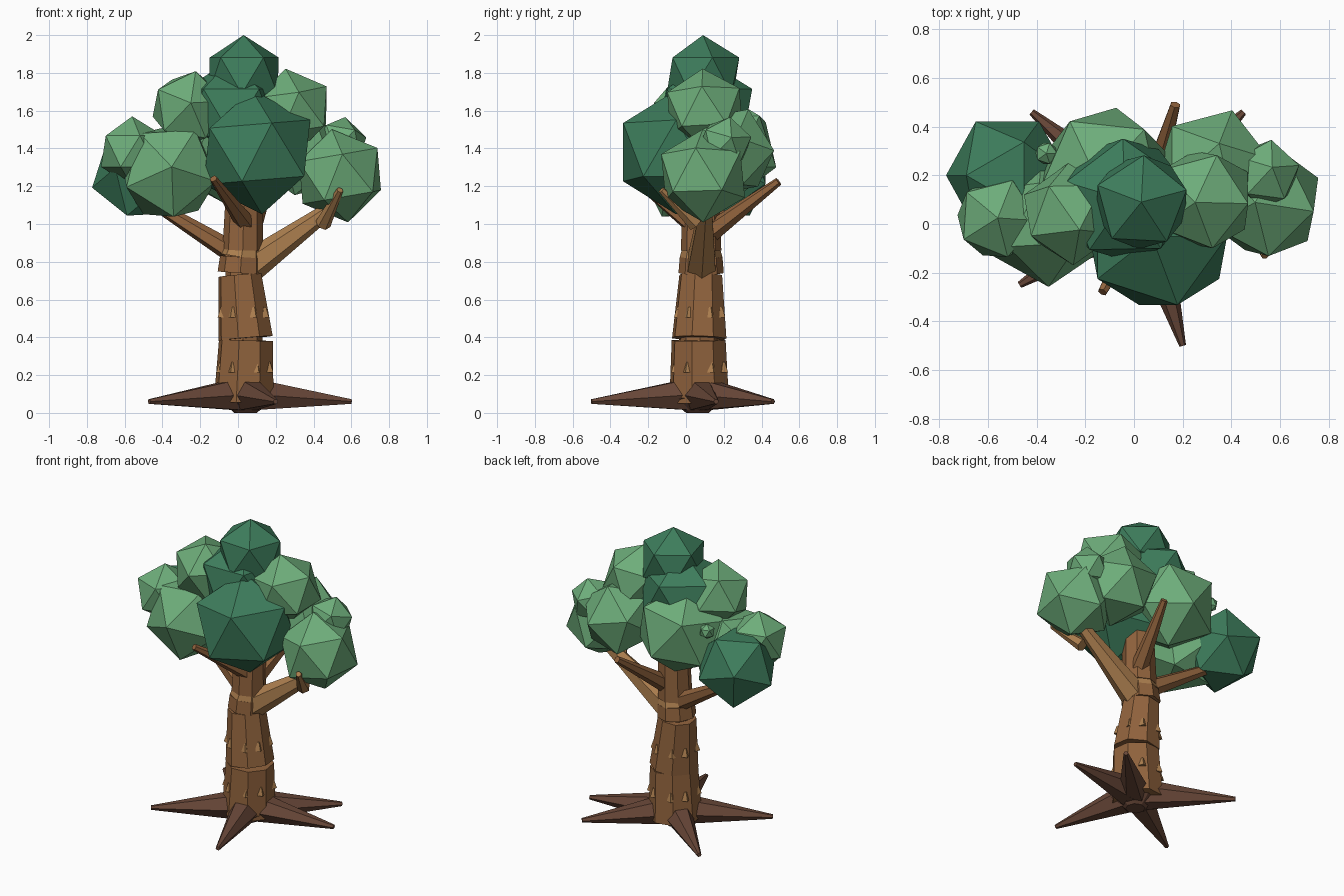
import bpy
import bmesh
import math
from mathutils import Matrix, Vector

cube = bpy.data.objects.get("Cube")
if cube:
    bpy.data.objects.remove(cube, do_unlink=True)


def material(name, srgb):
    colour = [c / 12.92 if c <= 0.04 else ((c + 0.055) / 1.055) ** 2.4 for c in srgb] + [1]
    mat = bpy.data.materials.new(name)
    mat.use_nodes = True
    mat.diffuse_color = colour
    mat.node_tree.nodes["Principled BSDF"].inputs["Base Color"].default_value = colour
    return mat


LIGHT = material("light leaf green", (0.43, 0.68, 0.48))
DARK = material("dark leaf green", (0.24, 0.49, 0.36))
BARK = material("bark brown", (0.57, 0.39, 0.24))
ROOT = material("root brown", (0.41, 0.28, 0.22))
TAN = material("pale wood", (0.68, 0.5, 0.31))


def finish(name, bm, mat):
    mesh = bpy.data.meshes.new(name)
    bm.to_mesh(mesh)
    bm.free()
    mesh.materials.append(mat)
    obj = bpy.data.objects.new(name, mesh)
    bpy.context.collection.objects.link(obj)


def limb(name, start, end, r1, r2, mat, sides=6, spin=0):
    """Tapered prism between two points."""
    a, b = Vector(start), Vector(end)
    turn = (b - a).to_track_quat('Z', 'Y').to_matrix().to_4x4()
    turn = turn @ Matrix.Rotation(math.radians(spin), 4, 'Z')
    bm = bmesh.new()
    bmesh.ops.create_cone(bm, cap_ends=True, segments=sides, radius1=r1, radius2=r2,
                          depth=(b - a).length, matrix=Matrix.Translation((a + b) / 2) @ turn)
    finish(name, bm, mat)


def leaf_clump(name, centre, radius, mat, corner, neighbour):
    """Icosahedron with one corner, then the next one, turned towards given directions."""
    z = Vector(corner).normalized()
    y = z.cross(Vector(neighbour)).normalized()
    turn = Matrix((y.cross(z), y, z)).transposed().to_4x4()
    bm = bmesh.new()
    bmesh.ops.create_icosphere(bm, subdivisions=1, radius=radius,
                               matrix=Matrix.Translation(centre) @ turn)
    finish(name, bm, mat)


# Trunk: stacked, slightly leaning blocks around a hidden core
limb("trunk_core", (0.03, 0.07, 0.06), (0.02, 0.08, 0.9), 0.12, 0.08, BARK, 8)
limb("trunk_base", (0.03, 0.07, 0.055), (0.042, 0.067, 0.385), 0.163, 0.147, BARK, 8)
limb("trunk_middle", (0.04, 0.07, 0.395), (0.01, 0.078, 0.73), 0.149, 0.117, BARK, 8)
limb("trunk_upper", (0.012, 0.08, 0.74), (0.018, 0.08, 0.825), 0.12, 0.113, BARK, 8)
limb("trunk_collar", (0.018, 0.08, 0.825), (0.025, 0.08, 0.87), 0.113, 0.1, TAN, 8)
limb("trunk_top", (0.025, 0.08, 0.86), (0.035, 0.08, 1.25), 0.107, 0.095, BARK, 8)

# Bark chips in two rings
for ring, (x0, reach, z) in enumerate([(0.036, 0.142, 0.24), (0.028, 0.126, 0.53)]):
    for k in range(8):
        angle = math.radians(45 * k + 22.5 + 4 * (-1) ** k)
        x, y = x0 + reach * math.cos(angle), 0.072 + reach * math.sin(angle)
        limb(f"bark_chip_{ring}_{k}", (x, y, z - 0.025), (x, y, z + 0.03),
             0.026, 0.008, TAN, 4, math.degrees(angle))

# Roots around a hub under the trunk
limb("root_hub", (0.04, 0.06, 0.0), (0.04, 0.06, 0.08), 0.06, 0.15, ROOT, 8)
for k, (x, y) in enumerate([(0.2, -0.5), (0.6, 0.16), (0.45, 0.46), (-0.42, 0.46), (-0.47, -0.25)]):
    limb(f"root_{k}", (0.04, 0.06, 0.1), (x, y, 0.06), 0.102, 0.014, ROOT, 6, 30)

# Branches
limb("left_branch", (0.05, 0.08, 0.765), (0.6, 0.11, 1.16), 0.088, 0.027, TAN)
limb("left_twig", (0.45, 0.05, 1.0), (0.54, -0.13, 1.18), 0.042, 0.018, TAN)
limb("right_branch", (0.02, 0.09, 0.82), (-0.5, 0.21, 1.14), 0.062, 0.025, BARK)
limb("back_branch", (0.05, 0.08, 0.92), (0.17, 0.49, 1.225), 0.06, 0.022, BARK)
limb("front_branch", (0.05, 0.05, 0.99), (-0.13, -0.28, 1.24), 0.055, 0.02, BARK)

# Foliage: name, centre, radius, colour, corner direction, neighbouring corner direction
clumps = [
    ("crown_top", (0.03, 0.09, 1.785), 0.215, DARK, (0, 0, 1), (0.97, 0.26, 0)),
    ("crown_core", (-0.04, 0.1, 1.59), 0.28, DARK, (0, 0, 1), (-0.96, 0.29, 0)),
    ("front_clump", (0.1, -0.052, 1.38), 0.33, DARK, (0.24, -0.85, 0.47), (-0.24, -0.85, -0.47)),
    ("right_back_clump", (-0.52, 0.2, 1.255), 0.26, DARK, (0.5, 0.85, -0.16), (-0.5, 0.85, 0.16)),
    ("right_small_clump", (-0.56, 0.025, 1.385), 0.185, LIGHT, (0, 0, 1), (-0.77, 0.64, 0)),
    ("right_front_clump", (-0.365, 0.02, 1.275), 0.28, LIGHT, (0.05, -1, 0.1), (-0.64, 0, 0.77)),
    ("right_upper_clump", (-0.26, 0.04, 1.61), 0.212, LIGHT, (0.05, -1, 0.15), (0.17, 0, 0.98)),
    ("back_clump", (-0.115, 0.205, 1.405), 0.295, LIGHT, (-0.5, 0.73, 0.45), (0, -0.3, 1)),
    ("left_upper_clump", (0.285, 0.1, 1.6), 0.225, LIGHT, (-0.15, -0.05, 1), (0.26, -0.97, 0)),
    ("left_clump", (0.54, 0.09, 1.255), 0.25, LIGHT, (0.05, -0.87, 0.45), (0.84, 0.1, 0.5)),
    ("left_back_clump", (0.325, 0.23, 1.38), 0.25, LIGHT, (0.1, 0.4, 0.9), (0.3, 0.9, 0)),
    ("left_small_clump", (0.54, 0.205, 1.425), 0.147, LIGHT, (0.2, 0.2, 1), (0.9, 0.2, 0)),
    ("tiny_clump", (-0.36, 0.29, 1.48), 0.05, LIGHT, (0, 0, 1), (1, 0, 0)),
]
for clump in clumps:
    leaf_clump(*clump)
